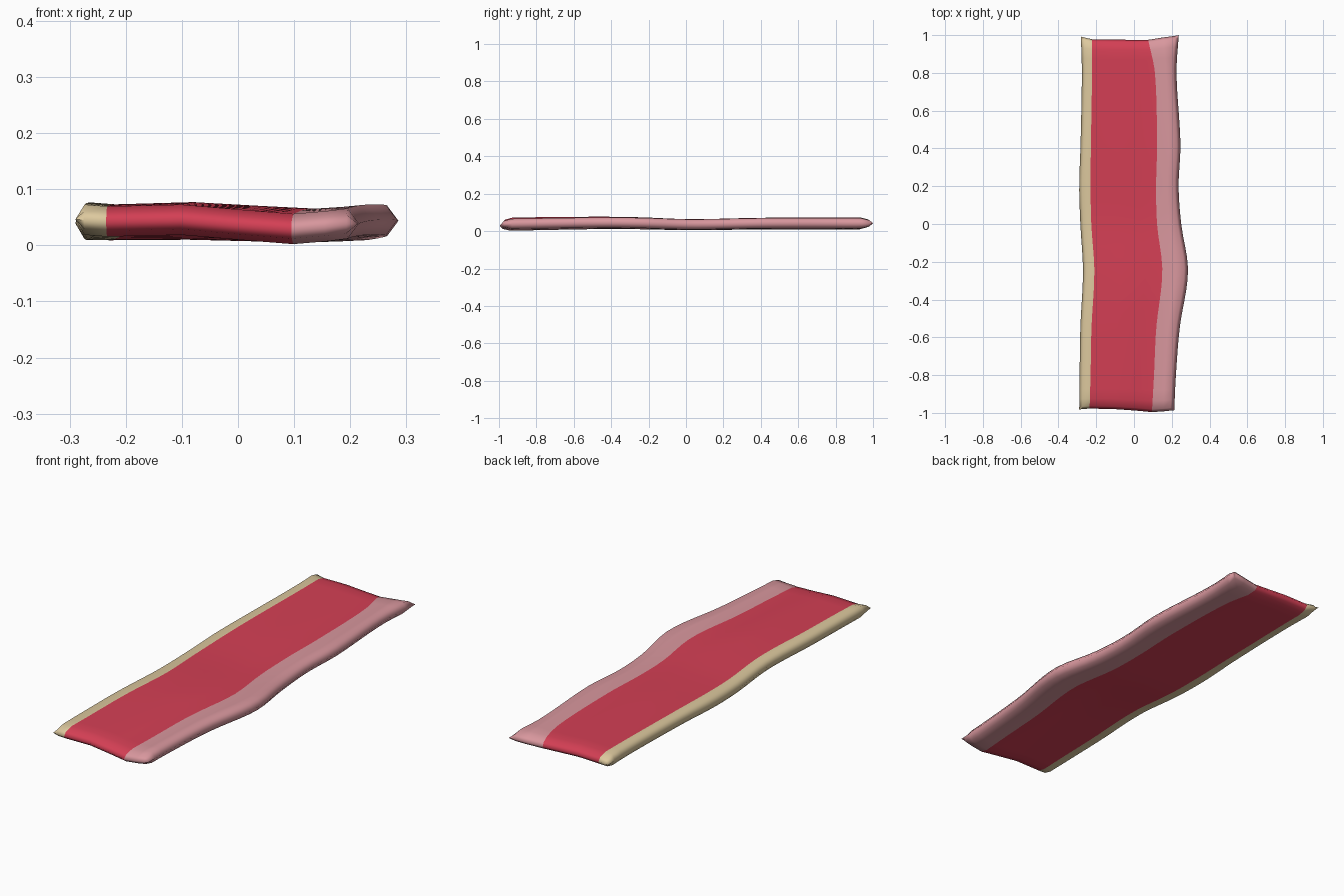
import bpy, bmesh

if "Cube" in bpy.data.objects:
    bpy.data.objects.remove(bpy.data.objects["Cube"])

# Stations along the strip: y, then x of left edge, cream/red line, red/pink line, right edge
OUTLINE = [
    (-1.00, -.290, -.235, .095, .213), (-.80, -.288, -.230, .106, .222),
    (-.55, -.284, -.225, .118, .242), (-.25, -.270, -.210, .150, .286),
    (0.00, -.284, -.226, .122, .250), (.20, -.290, -.230, .117, .236),
    (.42, -.283, -.228, .122, .246), (.80, -.276, -.222, .111, .225),
    (1.00, -.281, -.222, .075, .237)]
# Mid-height waves: y, then z at left edge, cream line, centre, pink line, right edge
WAVES = [
    (-1.0, .046, .042, .045, .028, .038), (-.45, .050, .046, .050, .038, .046),
    (-.25, .048, .043, .046, .037, .044), (.03, .037, .036, .037, .032, .036),
    (.40, .045, .041, .044, .036, .042), (1.0, .047, .043, .045, .035, .042)]
HALF = .027


def sample(table, y):
    """Smooth (cubic) interpolation of a table row at y."""
    y = max(table[0][0], min(table[-1][0], y))
    i = max(k for k in range(len(table) - 1) if table[k][0] <= y)
    a, b = table[i], table[i + 1]
    p, n = table[max(i - 1, 0)], table[min(i + 2, len(table) - 1)]
    d = b[0] - a[0]
    t = (y - a[0]) / d
    out = []
    for c in range(1, len(a)):
        m0 = (b[c] - p[c]) / (b[0] - p[0]) * d
        m1 = (n[c] - a[c]) / (n[0] - a[0]) * d
        out.append((2*t**3 - 3*t*t + 1) * a[c] + (t**3 - 2*t*t + t) * m0
                   + (3*t*t - 2*t**3) * b[c] + (t**3 - t*t) * m1)
    return out


def material(name, rgb):
    m = bpy.data.materials.new(name)
    m.diffuse_color = (*rgb, 1)
    m.use_nodes = True
    m.node_tree.nodes["Principled BSDF"].inputs["Base Color"].default_value = m.diffuse_color
    return m


# Rows: pointed tip, bevel, then even spacing
N = 32
ROWS = [-1, -.985, -.94] + [-.94 + 1.88 * k / N for k in range(1, N)] + [.94, .985, 1]
END = {0: 0, 1: .6, len(ROWS) - 1: 0, len(ROWS) - 2: .6}
# How far each tip is pulled in, per column
FRONT_PULL = [.018, .02, .023, .02, .012, .004, .008, .012, .014]
BACK_PULL = [.008, .012, .022, .024, .025, .025, .012, .004, .0]
COLOUR = [0, 0, 1, 1, 1, 2, 2, 2]

bm = bmesh.new()
for side in (1, -1):
    grid = []
    for r, y in enumerate(ROWS):
        l, b1, b2, rt = sample(OUTLINE, y)
        zl, z1, zc, z2, zr = sample(WAVES, y)
        w = b2 - b1
        xs = [l, l + .016, b1, b1 + w * .4, b1 + w * .75, b2, (b2 + rt) / 2, rt - .02, rt]
        zs = [zl, zl * .8 + z1 * .2, z1, zc, zc * .4 + z2 * .6, z2, (z2 + zr) / 2, zr, zr]
        row = []
        for c, (x, z) in enumerate(zip(xs, zs)):
            t = 0 if c in (0, 8) else END.get(r, 1)
            pull = FRONT_PULL[c] if y < 0 else -BACK_PULL[c]
            yy = y + pull * max(0, (abs(y) - .8) / .2)
            row.append(bm.verts.new((x, yy, z + side * HALF * t)))
        grid.append(row)
    for r in range(len(ROWS) - 1):
        for c in range(8):
            f = bm.faces.new((grid[r][c], grid[r][c + 1], grid[r + 1][c + 1], grid[r + 1][c]))
            f.material_index = COLOUR[c]
# Weld the upper and lower skins along the rim
bmesh.ops.remove_doubles(bm, verts=bm.verts, dist=1e-5)
bmesh.ops.recalc_face_normals(bm, faces=bm.faces)
mesh = bpy.data.meshes.new("bacon_strip")
bm.to_mesh(mesh)
bm.free()
for m in (material("cream fat", (.72, .58, .34)), material("red meat", (.66, .05, .09)),
          material("pink fat", (.69, .31, .34))):
    mesh.materials.append(m)
strip = bpy.data.objects.new("bacon_strip", mesh)
bpy.context.collection.objects.link(strip)
strip.select_set(True)
bpy.context.view_layer.objects.active = strip
bpy.ops.object.shade_smooth_by_angle(angle=1.5)
